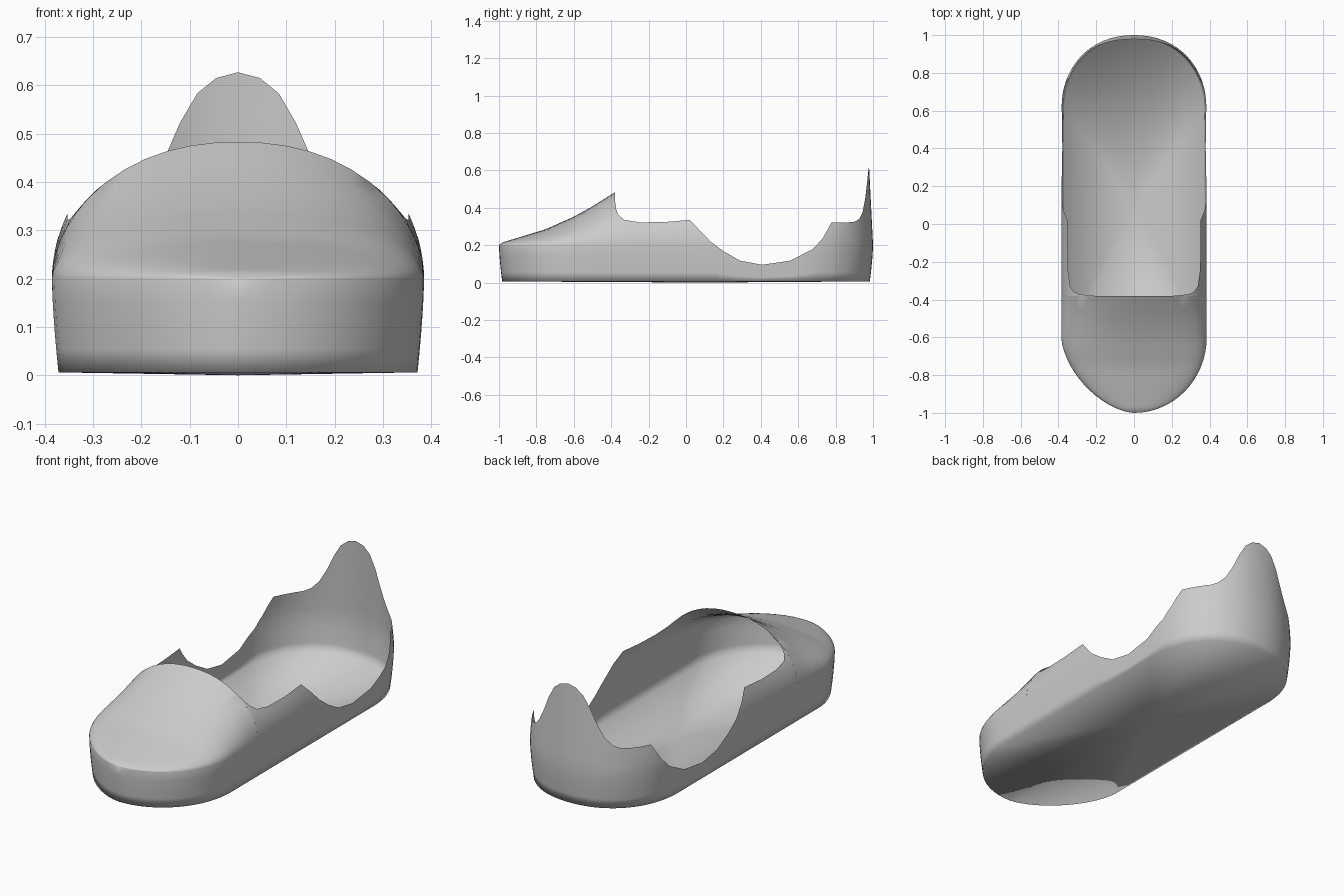
import bpy, bmesh, math

if "Cube" in bpy.data.objects:
    bpy.data.objects.remove(bpy.data.objects["Cube"])

W = 0.385          # half width of the shoe
SHOULDER = 0.2     # height where the wall starts to lean inward
MOUTH = -0.38      # front edge of the foot opening


def interp(table, t):
    if t <= table[0][0]:
        return table[0][1]
    for (a, va), (b, vb) in zip(table, table[1:]):
        if t <= b:
            return va + (vb - va) * (t - a) / (b - a)
    return table[-1][1]


# Profiles: centre line of the toe cover, side rim, heel tab, inward lean
crown = [(-1, .2), (-.98, .215), (-.75, .285), (-.56, .37), (MOUTH, .483)]
rim = [(-.38, .44), (-.372, .385), (-.36, .36), (-.33, .335), (-.25, .322), (-.12, .323),
       (.02, .335), (.13, .22), (.2, .168), (.29, .117), (.41, .095), (.56, .117),
       (.68, .18), (.73, .235), (.78, .32), (.82, .32)]
heel_tab = [(0, .627), (.065, .61), (.11, .555), (.155, .46), (.19, .385), (.22, .345),
            (.26, .325), (.32, .32)]
lean = [(MOUTH, 1), (.02, .65), (.5, .4), (.8, .3), (1, 0)]


def half_width(y, side):
    v = min(1, max(0, (abs(y) - .6) / .4))
    p = 2.15 if y > 0 else (2.0 if side > 0 else 1.65)
    return W * max(0, 1 - v ** p) ** (1 / p)


def rim_height(y, side):
    if y < MOUTH - 1e-6:
        return SHOULDER
    return interp(heel_tab, half_width(y, side)) if y > .82 else interp(rim, y)


def wall_point(y, side, z):
    x, yy = half_width(y, side), y
    if z < SHOULDER:
        s = (1 - z / SHOULDER) ** 1.5
        x *= 1 - .037 * s
        yy *= 1 - .018 * s
    else:
        f = min(.9, (z - SHOULDER) / .283)
        u = (1 - f ** (1 / .55)) ** (1 / 2.2)
        x = max(0, x - interp(lean, y) * W * (1 - u)) if x > 0 else 0
        yy -= .05 * (z - SHOULDER) * max(0, min(1, (y - .7) / .25))
    return (side * x, yy, z)


bm = bmesh.new()


def skin(rows):
    """Quads between neighbouring rows of points."""
    grid = [[bm.verts.new(p) for p in r] for r in rows]
    for a, b in zip(grid, grid[1:]):
        for j in range(len(a) - 1):
            bm.faces.new((a[j], a[j + 1], b[j + 1], b[j]))
    return grid


# Stations along the length, denser around the toe and heel
arc = [.6 + .4 * math.sin(math.radians(90 * i / 16)) for i in range(17)]
stations = {-y for y in arc} | set(arc) | {y for y, _ in rim} | {-.5, -.45}
stations |= {.07, .165, .245, .35, .48, .62, .705, .755}
stations = sorted(round(y, 5) for y in stations)

# Side walls, lower band then leaning upper band
sole_edge = []
for side in (1, -1):
    lower, upper = [], []
    for y in stations:
        h = rim_height(y, side)
        top = min(h, SHOULDER)
        lower.append([wall_point(y, side, .006 + (top - .006) * i / 4) for i in range(5)])
        if y >= MOUTH:
            hi = max(h, top)
            upper.append([wall_point(y, side, top + (hi - top) * i / 6) for i in range(7)])
    skin(lower)
    skin(upper)
    edge = [r[0] for r in lower]
    sole_edge += edge if side > 0 else edge[::-1]

# Toe cover
rows = []
for y in (s for s in stations if s <= MOUTH):
    c = interp(crown, y)
    row = []
    for j in range(25):
        u = math.sin(math.pi * (j / 24 - .5))
        z = SHOULDER + (c - SHOULDER) * max(0, 1 - abs(u) ** 2.2) ** .55
        row.append((u * half_width(y, 1 if u > 0 else -1), y, z))
    rows.append(row)
skin(rows)

# Sole, a very shallow fan
centre = bm.verts.new((0, .1, 0))
ring = [bm.verts.new(p) for p in sole_edge]
for a, b in zip(ring, ring[1:] + ring[:1]):
    bm.faces.new((centre, a, b))

bmesh.ops.remove_doubles(bm, verts=bm.verts[:], dist=.0008)
bmesh.ops.dissolve_degenerate(bm, edges=bm.edges[:], dist=.0001)
bmesh.ops.recalc_face_normals(bm, faces=bm.faces[:])
bm.faces.ensure_lookup_table()
low = min(bm.faces, key=lambda f: f.calc_center_median().z)
if low.normal.z > 0:
    bmesh.ops.reverse_faces(bm, faces=bm.faces[:])
for f in bm.faces:
    f.smooth = True

mesh = bpy.data.meshes.new("shoe_shell")
bm.to_mesh(mesh)
bm.free()
shoe = bpy.data.objects.new("shoe_shell", mesh)
bpy.context.collection.objects.link(shoe)
